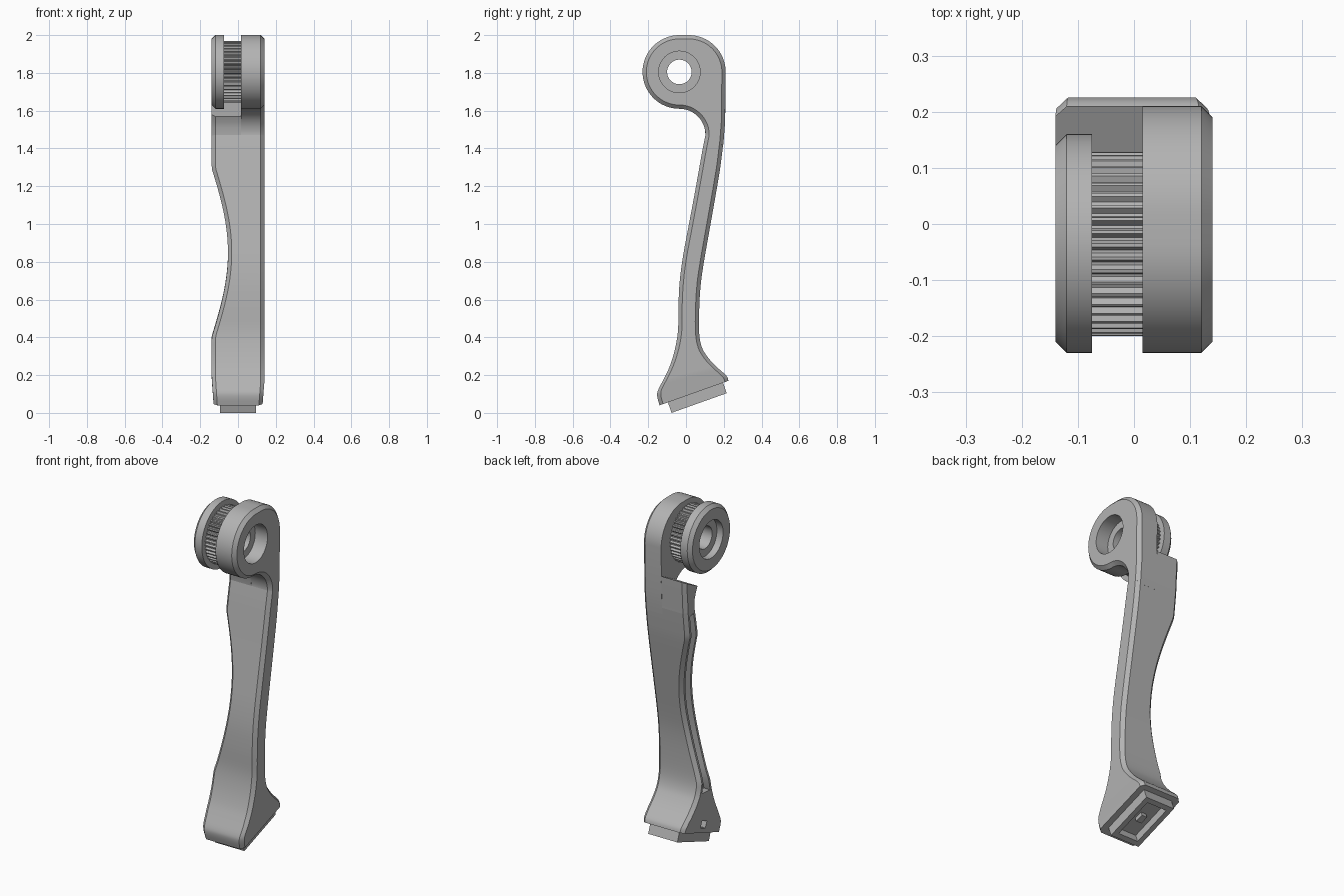
import bpy, bmesh
from math import sin, cos, pi, radians
from mathutils import Vector, Matrix

if "Cube" in bpy.data.objects:
    bpy.data.objects.remove(bpy.data.objects["Cube"], do_unlink=True)

GREY = (0.45, 0.45, 0.45, 1)
mat = bpy.data.materials.new("plain grey")
mat.use_nodes = True
mat.diffuse_color = GREY
mat.node_tree.nodes["Principled BSDF"].inputs["Base Color"].default_value = GREY

HALF, CH = 0.14, 0.02            # half width and chamfer
AXIS = (-0.035, 1.805)           # wheel axis in y, z
R = 0.195


def make(name, bm):
    bmesh.ops.recalc_face_normals(bm, faces=bm.faces)
    me = bpy.data.meshes.new(name)
    bm.to_mesh(me)
    bm.free()
    me.materials.append(mat)
    ob = bpy.data.objects.new(name, me)
    bpy.context.collection.objects.link(ob)
    return ob


def activate(ob):
    bpy.ops.object.select_all(action='DESELECT')
    ob.select_set(True)
    bpy.context.view_layer.objects.active = ob


def arc(cy, cz, r, a, b, n):
    angles = [radians(a + (b - a) * i / n) for i in range(n + 1)]
    return [(cy + r * cos(t), cz + r * sin(t)) for t in angles]


def prism(profile, x0, x1):
    """Extrude a y,z outline along x; returns the mesh and its x1 cap."""
    bm = bmesh.new()
    a = [bm.verts.new((x0, y, z)) for y, z in profile]
    b = [bm.verts.new((x1, y, z)) for y, z in profile]
    bm.faces.new(a)
    cap = bm.faces.new(b)
    for i in range(len(a)):
        j = (i + 1) % len(a)
        bm.faces.new((a[i], a[j], b[j], b[i]))
    bmesh.ops.recalc_face_normals(bm, faces=bm.faces)
    return bm, cap


def cut(ob, bm):
    tool = make("cutter", bm)
    tool.hide_render = True
    mod = ob.modifiers.new("cut", 'BOOLEAN')
    mod.operation, mod.solver, mod.object = 'DIFFERENCE', 'EXACT', tool
    activate(ob)
    bpy.ops.object.modifier_apply(modifier=mod.name)
    bpy.data.objects.remove(tool, do_unlink=True)


def bore(ob, r, x0, x1):
    cut(ob, prism(arc(*AXIS, r, 0, 360, 48)[:-1], x0, x1)[0])


def smooth_path(pts, n=4):
    """Catmull-Rom resampling of the stations."""
    out = []
    vs = [Vector(p) for p in pts]
    for i in range(len(vs) - 1):
        p0, p1, p2 = vs[max(i - 1, 0)], vs[i], vs[i + 1]
        p3 = vs[min(i + 2, len(vs) - 1)]
        for k in range(n):
            t = k / n
            out.append(0.5 * (2 * p1 + (p2 - p0) * t + (2 * p0 - 5 * p1 + 4 * p2 - p3) * t ** 2
                              + (3 * p1 - p0 - 3 * p2 + p3) * t ** 3))
    return out + [vs[-1]]


def left_edge(z):
    """Waisted outline of the right-hand side of the arm."""
    x = -HALF + 0.01 * max(0, 0.2 - z) / 0.15
    if 0.4 < z < 1.3:
        x += 0.087 * sin(pi * (z - 0.4) / 0.9)
    return x


def loft(stations, right):
    """Chamfered box sections through front/back point pairs."""
    bm = bmesh.new()
    rings, strip = [], []
    for fy, fz, by, bz in stations:
        f, b = Vector((fy, fz)), Vector((by, bz))
        d = (b - f).normalized() * CH
        xf, xb = left_edge(fz), left_edge(bz)
        r = right - 0.01 * max(0, 0.2 - (fz + bz) / 2) / 0.1
        sec = [(xf, f + d), (xf + CH, f), (r - CH, f), (r, f + d),
               (r, b - d), (r - CH, b), (xb + CH, b), (xb, b - d)]
        rings.append([bm.verts.new((x, p.x, p.y)) for x, p in sec])
    for a, b in zip(rings, rings[1:]):
        for i in range(8):
            j = (i + 1) % 8
            face = bm.faces.new((a[i], a[j], b[j], b[i]))
            if i == 7:
                strip.append(face)
    bm.faces.new(rings[0])
    bm.faces.new(rings[-1])
    bmesh.ops.recalc_face_normals(bm, faces=bm.faces)
    return bm, strip


# Arm with its flared foot, and the long slot in its side
stations = smooth_path([
    (.103, 1.472, .200, 1.45), (.085, 1.38, .188, 1.35), (.069, 1.29, .177, 1.27),
    (.042, 1.14, .153, 1.13), (.012, .98, .123, .96), (-.015, .835, .095, .80),
    (-.033, .70, .078, .68), (-.040, .57, .070, .55), (-.042, .44, .070, .42),
    (-.058, .34, .085, .345), (-.085, .25, .115, .295), (-.115, .185, .155, .25),
    (-.148, .12, .200, .21), (-.152, .085, .218, .19), (-.140, .04, .225, .17)])
bm, strip = loft(stations, HALF)
slot = [f for f in strip if 0.32 < f.calc_center_median().z < 1.45]
bmesh.ops.inset_region(bm, faces=slot, thickness=0.014, use_even_offset=True)
bmesh.ops.inset_region(bm, faces=slot, thickness=0.001, depth=-0.04)
arm = make("arm", bm)

# Small square notch in the side of the foot
bm = bmesh.new()
bmesh.ops.create_cube(bm, size=1, matrix=Matrix.Translation((-HALF, 0.03, 0.15))
                      @ Matrix.Rotation(radians(19.6), 4, 'X') @ Matrix.Diagonal((.08, .05, .04, 1)))
cut(arm, bm)

# Shoulder of the arm under the wheel
shoulder = make("arm_shoulder", loft(
    [(.103, 1.472, .200, 1.45), (.099, 1.51, .204, 1.53), (.09, 1.54, .208, 1.59),
     (.075, 1.57, .21, 1.64)], 0.035)[0])

# Head with rounded corners and a stepped bore
outline = (arc(*AXIS, R, 90, 270, 32) + arc(AXIS[0], 1.472, 0.138, 90, 0, 12)
           + [(.098, 1.44), (.196, 1.41), (.2, 1.45), (.207, 1.54)]
           + arc(.015, 1.805, R, 0, 90, 16))
bm, cap = prism(outline, 0.015, HALF - CH)
bmesh.ops.inset_region(bm, faces=[cap], thickness=CH, depth=CH, use_even_offset=True)
head = make("head", bm)
bore(head, 0.065, -0.1, 0.3)
bore(head, 0.11, 0.06, 0.3)

# Outer disc, chamfered on its outside
bm, cap = prism(arc(*AXIS, R, 0, 360, 64)[:-1], -0.075, -HALF + CH)
bmesh.ops.inset_region(bm, faces=[cap], thickness=CH, depth=CH, use_even_offset=True)
disc = make("outer_disc", bm)
bore(disc, 0.065, -0.3, 0.1)
bore(disc, 0.11, -0.3, -0.1)

# Toothed wheel between disc and head
TEETH = 44
ring = []
for i in range(TEETH * 4):
    t = 2 * pi * i / (TEETH * 4)
    r = 0.165 if i % 4 < 2 else 0.154
    ring.append((AXIS[0] + r * cos(t), AXIS[1] + r * sin(t)))
wheel = make("toothed_wheel", prism(ring, -0.076, 0.016)[0])
bore(wheel, 0.065, -0.3, 0.3)

# Tilted plug under the foot, hollow from below, with a small nub
tilt = Matrix.Translation((0, 0.051, 0.105)) @ Matrix.Rotation(radians(19.6), 4, 'X')


def tilted_box(size, z):
    bm = bmesh.new()
    bmesh.ops.create_cube(bm, size=1, matrix=tilt @ Matrix.Translation((0, 0, z))
                          @ Matrix.Diagonal((*size, 1)))
    return bm


bm = tilted_box((0.19, 0.31, 0.076), -0.018)
bm.faces.ensure_lookup_table()
bm.normal_update()
base = [min(bm.faces, key=lambda f: f.normal.z)]
bmesh.ops.inset_region(bm, faces=base, thickness=0.03, use_even_offset=True)
bmesh.ops.inset_region(bm, faces=base, thickness=0.001, depth=-0.045)
plug = make("foot_plug", bm)
nub = make("plug_nub", tilted_box((0.035, 0.05, 0.03), -0.02))

for ob in (arm, shoulder, head, disc, wheel, plug, nub):
    activate(ob)
    bpy.ops.object.shade_smooth_by_angle(angle=radians(25))
